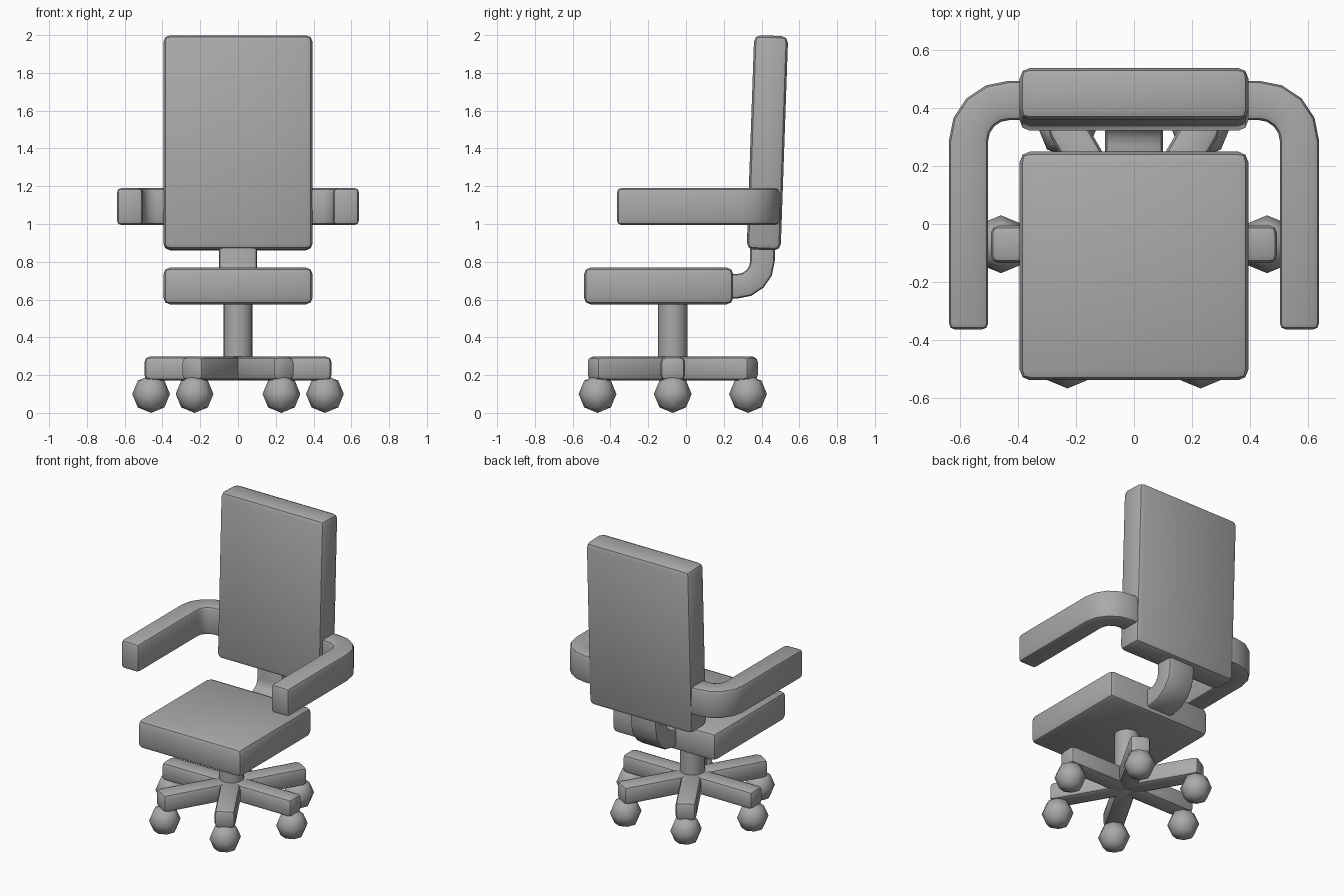
import bpy
import bmesh
import math
from mathutils import Matrix, Vector

if "Cube" in bpy.data.objects:
    bpy.data.objects.remove(bpy.data.objects["Cube"], do_unlink=True)

grey = bpy.data.materials.new("plain grey")
grey.use_nodes = True
grey.diffuse_color = (0.4, 0.4, 0.4, 1)
grey.node_tree.nodes["Principled BSDF"].inputs["Base Color"].default_value = grey.diffuse_color

BASE_Y = -0.07


def finish(bm, name, bevel=0.0, smooth=40):
    """Round the hard edges, then turn the bmesh into a shaded object."""
    bmesh.ops.recalc_face_normals(bm, faces=bm.faces)
    if bevel:
        hard = [e for e in bm.edges if e.calc_face_angle(0) > math.radians(30)]
        bmesh.ops.bevel(bm, geom=hard, offset=bevel, segments=2, profile=0.5,
                        affect='EDGES', clamp_overlap=True)
    mesh = bpy.data.meshes.new(name)
    bm.to_mesh(mesh)
    bm.free()
    mesh.materials.append(grey)
    obj = bpy.data.objects.new(name, mesh)
    bpy.context.collection.objects.link(obj)
    bpy.ops.object.select_all(action='DESELECT')
    obj.select_set(True)
    bpy.context.view_layer.objects.active = obj
    bpy.ops.object.shade_smooth_by_angle(angle=math.radians(smooth))
    return obj


def box(name, size, centre, bevel, turn=Matrix()):
    bm = bmesh.new()
    bmesh.ops.create_cube(bm, size=1, matrix=Matrix.Diagonal((*size, 1)))
    obj = finish(bm, name, bevel)
    obj.data.transform(Matrix.Translation(centre) @ turn)
    return obj


def bent_bar(name, start, corner, end, radius, width, depth, place, bevel, steps=4):
    """Flat bar following an L-shaped path with a round corner, extruded by depth."""
    start, corner, end = Vector(start), Vector(corner), Vector(end)
    a, b = (start - corner).normalized(), (end - corner).normalized()
    centre = corner + (a + b) * radius
    h = width / 2
    rows = [(start - b * h, start + b * h)]
    for i in range(steps + 1):
        t = math.pi / 2 * i / steps
        out = -b * math.cos(t) - a * math.sin(t)
        rows.append((centre + out * (radius + h), centre + out * (radius - h)))
    rows.append((end - a * h, end + a * h))
    bm = bmesh.new()
    pairs = [[bm.verts.new(place(p.x, p.y)) for p in row] for row in rows]
    faces = [bm.faces.new((p[0], q[0], q[1], p[1])) for p, q in zip(pairs, pairs[1:])]
    extruded = bmesh.ops.extrude_face_region(bm, geom=faces, use_keep_orig=True)["geom"]
    moved = [g for g in extruded if isinstance(g, bmesh.types.BMVert)]
    bmesh.ops.translate(bm, verts=moved, vec=depth)
    return finish(bm, name, bevel)


# Cushions
box("seat", (0.79, 0.79, 0.195), (0, -0.145, 0.672), 0.035)
box("backrest", (0.79, 0.18, 1.135), (0, 0.431, 1.43), 0.035,
    Matrix.Rotation(math.radians(-2), 4, 'X'))

# Bracket joining seat and backrest
bent_bar("back_bracket", (0.15, 0.67), (0.405, 0.67), (0.405, 1.0), 0.135, 0.13,
         (0.2, 0, 0), lambda u, v: (-0.1, u, v), 0.02)

# Armrests
for side, label in ((1, "left"), (-1, "right")):
    bent_bar(label + "_armrest", (0.3, 0.427), (0.572, 0.427), (0.572, -0.365), 0.14, 0.136,
             (0, 0, 0.195), lambda u, v: (side * u, v, 0.995), 0.022)

# Column
bm = bmesh.new()
bmesh.ops.create_cone(bm, cap_ends=True, segments=20, radius1=0.077, radius2=0.077, depth=0.4,
                      matrix=Matrix.Translation((0, BASE_Y, 0.4)))
finish(bm, "column")

# Six spokes, each with a caster ball
for i in range(6):
    spin = Matrix.Translation((0, BASE_Y, 0)) @ Matrix.Rotation(i * math.pi / 3, 4, 'Z')
    spoke = box("spoke_%d" % (i + 1), (0.495, 0.13, 0.125), (0.2475, 0, 0.235), 0.028)
    spoke.data.transform(spin)
    bm = bmesh.new()
    spot = spin @ Vector((0.46, 0, 0.1))
    bmesh.ops.create_uvsphere(bm, u_segments=8, v_segments=4, radius=0.1,
                              matrix=Matrix.Translation(spot))
    finish(bm, "caster_%d" % (i + 1), smooth=60)
